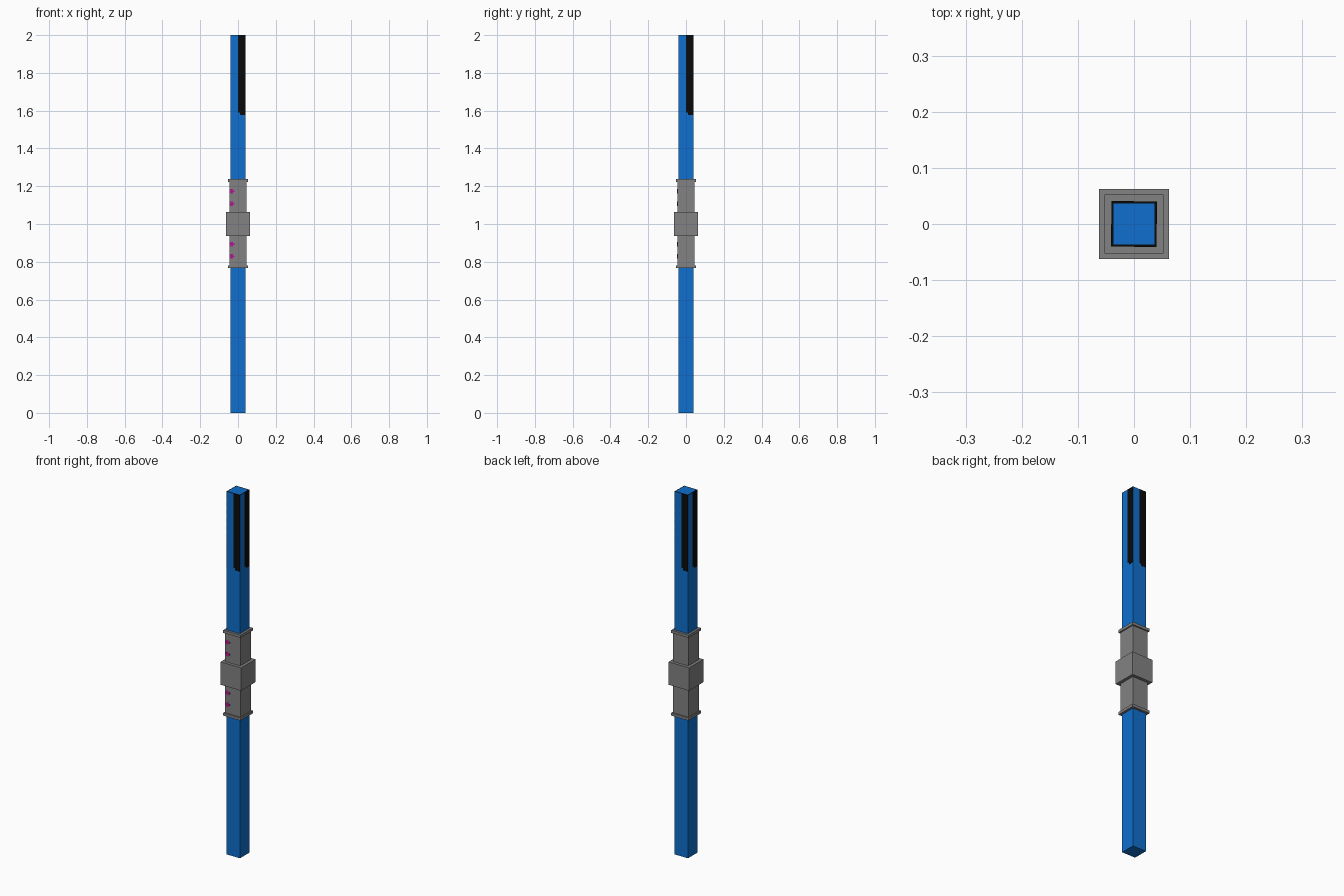
import bpy, bmesh, math
from mathutils import Matrix

if "Cube" in bpy.data.objects:
    bpy.data.objects.remove(bpy.data.objects["Cube"], do_unlink=True)


def material(name, rgb):
    m = bpy.data.materials.new(name)
    m.use_nodes = True
    m.diffuse_color = (*rgb, 1)
    m.node_tree.nodes["Principled BSDF"].inputs["Base Color"].default_value = (*rgb, 1)
    return m


BLUE = material("blue", (0.0045, 0.159, 0.62))
BLACK = material("black", (0.003, 0.003, 0.003))
GREY = material("grey", (0.225, 0.225, 0.23))
MAGENTA = material("magenta", (0.42, 0.01, 0.29))


def finish(name, bm, *mats):
    mesh = bpy.data.meshes.new(name)
    bmesh.ops.recalc_face_normals(bm, faces=bm.faces)
    bm.to_mesh(mesh)
    bm.free()
    for m in mats:
        mesh.materials.append(m)
    ob = bpy.data.objects.new(name, mesh)
    bpy.context.collection.objects.link(ob)
    return ob


def square_bar(bm, half, z0, z1):
    bmesh.ops.create_cube(bm, size=1, matrix=Matrix.Translation((0, 0, (z0 + z1) / 2))
                          @ Matrix.Diagonal((2 * half, 2 * half, z1 - z0, 1)))


def plate(name, outline, depth, mat, turn=0.0):
    """Thin plate on the front side, given its (x, z) outline, turned about z."""
    bm = bmesh.new()
    face = bm.faces.new([bm.verts.new((x, -depth, z)) for x, z in outline])
    ext = bmesh.ops.extrude_face_region(bm, geom=[face])
    for v in ext["geom"]:
        if isinstance(v, bmesh.types.BMVert):
            v.co.y += 0.0015
    bmesh.ops.rotate(bm, verts=bm.verts, matrix=Matrix.Rotation(turn, 3, "Z"))
    return finish(name, bm, mat)


R = 0.0405      # rod half width
SLEEVE = 0.046  # sleeve half width

# Rod with a black border inset in its top end
bm = bmesh.new()
square_bar(bm, R, 0, 2)
bm.normal_update()
top = max(bm.faces, key=lambda f: f.calc_center_median().z)
for f in bmesh.ops.inset_region(bm, faces=[top], thickness=0.006)["faces"]:
    f.material_index = 1
finish("rod", bm, BLUE, BLACK)

# Black stripe on one half of each side, with a stepped lower end
stripe = [(0, 2), (0, 1.59), (0.01, 1.59), (0.01, 1.578), (R, 1.578), (R, 2)]
for i, side in enumerate(("front", "left", "back", "right")):
    plate(side + "_stripe", stripe, R + 0.0005, BLACK, i * math.pi / 2)

# Grip: sleeve, end flanges and centre block
for name, half, z0, z1 in (("grip_sleeve", SLEEVE, 0.775, 1.23),
                           ("upper_flange", 0.053, 1.222, 1.237),
                           ("lower_flange", 0.053, 0.766, 0.781),
                           ("centre_block", 0.0625, 0.937, 1.063)):
    bm = bmesh.new()
    square_bar(bm, half, z0, z1)
    finish(name, bm, GREY)

# Four magenta cross-shaped buttons near the right edge of the front
a, b, c, d = -0.0455, -0.042, -0.026, -0.018
s, t = 0.0045, 0.012
cross = [(a, -s), (b, -s), (b, -t), (c, -t), (c, -s), (d, -s),
         (d, s), (c, s), (c, t), (b, t), (b, s), (a, s)]
for i, z in enumerate((0.829, 0.894, 1.108, 1.173)):
    plate(f"button_{i + 1}", [(x, z + h) for x, h in cross], SLEEVE + 0.0005, MAGENTA)
